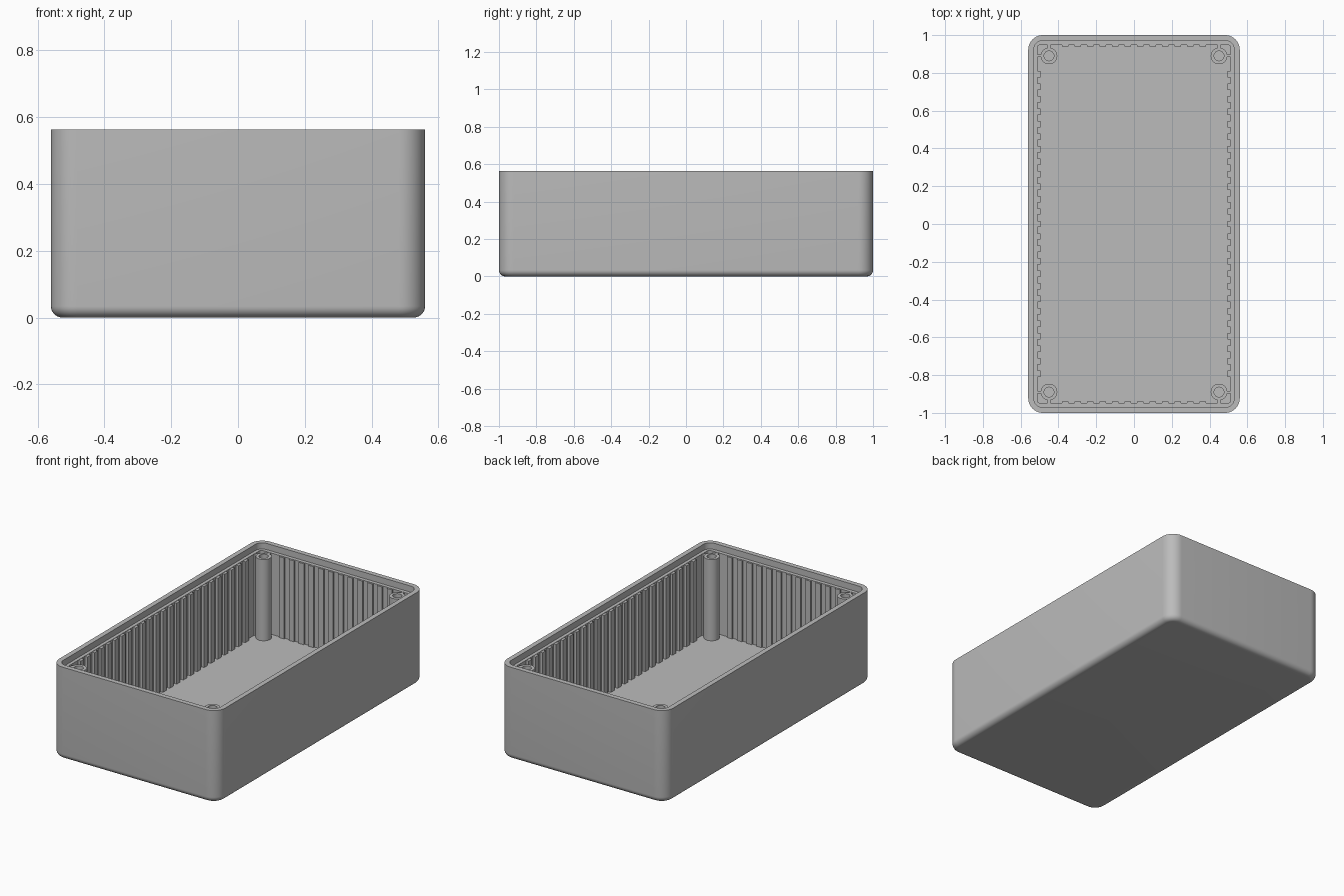
import bpy, bmesh
from math import sin, cos, pi, radians

cube = bpy.data.objects.get("Cube")
if cube:
    bpy.data.objects.remove(cube, do_unlink=True)

HALF_X, HALF_Y, HEIGHT = 0.56, 1.0, 0.5625
INNER_X, INNER_Y = 0.51, 0.948
FLOOR, LEDGE = 0.03, 0.525
POST_X, POST_Y = 0.45, 0.89

grey = bpy.data.materials.new("grey plastic")
grey.use_nodes = True
tone = (0.5, 0.5, 0.5, 1)
grey.diffuse_color = tone
grey.node_tree.nodes["Principled BSDF"].inputs["Base Color"].default_value = tone


def finish(name, bm):
    bmesh.ops.recalc_face_normals(bm, faces=bm.faces)
    mesh = bpy.data.meshes.new(name)
    bm.to_mesh(mesh)
    bm.free()
    mesh.materials.append(grey)
    obj = bpy.data.objects.new(name, mesh)
    bpy.context.collection.objects.link(obj)
    bpy.ops.object.select_all(action='DESELECT')
    obj.select_set(True)
    bpy.context.view_layer.objects.active = obj
    bpy.ops.object.shade_smooth_by_angle(angle=radians(30))
    return obj


def rounded_loop(bm, hx, hy, r, z, steps=10):
    """Ring of vertices around a rounded rectangle."""
    ring = []
    for k, (sx, sy) in enumerate([(1, 1), (-1, 1), (-1, -1), (1, -1)]):
        for i in range(steps + 1):
            a = (k + i / steps) * pi / 2
            ring.append(bm.verts.new((sx * (hx - r) + r * cos(a),
                                      sy * (hy - r) + r * sin(a), z)))
    return ring


def bridge(bm, a, b):
    n = len(a)
    for i in range(n):
        j = (i + 1) % n
        bm.faces.new((a[i], a[j], b[j], b[i]))


def add_box(bm, x0, x1, y0, y1, z0, z1):
    box = bmesh.ops.create_cube(bm, size=1)["verts"]
    bmesh.ops.scale(bm, vec=(abs(x1 - x0), abs(y1 - y0), z1 - z0), verts=box)
    bmesh.ops.translate(bm, vec=((x0 + x1) / 2, (y0 + y1) / 2, (z0 + z1) / 2), verts=box)


# Enclosure shell: rounded foot, walls, rim, stepped ledge and floor
bm = bmesh.new()
R, FOOT = 0.078, 0.034
loops = []
for i in range(9):
    a = i / 8 * pi / 2
    inset = FOOT * (1 - sin(a))
    loops.append(rounded_loop(bm, HALF_X - inset, HALF_Y - inset, R - inset,
                              FOOT * (1 - cos(a))))
loops.append(rounded_loop(bm, HALF_X, HALF_Y, R, HEIGHT))
loops.append(rounded_loop(bm, 0.53, 0.97, 0.045, HEIGHT))
loops.append(rounded_loop(bm, 0.53, 0.97, 0.045, LEDGE))
loops.append(rounded_loop(bm, INNER_X, INNER_Y, 0.012, LEDGE))
loops.append(rounded_loop(bm, INNER_X, INNER_Y, 0.012, FLOOR))
for a, b in zip(loops, loops[1:]):
    bridge(bm, a, b)
bm.faces.new(loops[0])
bm.faces.new(loops[-1])
finish("enclosure_shell", bm)

# Guide ribs along the long and short inner walls
PITCH, RIB, DEPTH = 0.066, 0.017, 0.016
bm = bmesh.new()
for side in (-1, 1):
    for i in range(-13, 14):
        y = i * PITCH
        if abs(y) < 0.84:
            add_box(bm, side * (INNER_X + 0.01), side * (INNER_X - DEPTH),
                    y - RIB, y + RIB, FLOOR - 0.005, LEDGE - 0.002)
    for i in range(12):
        x = (i - 5.5) * PITCH
        add_box(bm, x - RIB, x + RIB, side * (INNER_Y + 0.01),
                side * (INNER_Y - DEPTH * 0.6), FLOOR - 0.005, LEDGE - 0.002)
finish("guide_ribs", bm)

# Screw posts with blind holes, each tied to both walls by thin webs
SEG, OUTER, HOLE = 32, 0.044, 0.026
profile = [(OUTER, FLOOR - 0.005), (OUTER, LEDGE), (HOLE, LEDGE), (HOLE, 0.12)]
for sx, left_right in ((1, "left"), (-1, "right")):
    for sy, front_back in ((-1, "front"), (1, "back")):
        bm = bmesh.new()
        px, py = sx * POST_X, sy * POST_Y
        rings = [[bm.verts.new((px + r * cos(2 * pi * i / SEG),
                                py + r * sin(2 * pi * i / SEG), z))
                  for i in range(SEG)] for r, z in profile]
        for a, b in zip(rings, rings[1:]):
            bridge(bm, a, b)
        bm.faces.new(rings[0])
        bm.faces.new(rings[-1])
        finish(f"screw_post_{front_back}_{left_right}", bm)

        bm = bmesh.new()
        add_box(bm, px - 0.007, px + 0.007, py + sy * 0.038, sy * (INNER_Y + 0.01),
                FLOOR - 0.005, LEDGE - 0.002)
        add_box(bm, px + sx * 0.038, sx * (INNER_X + 0.01), py - 0.007, py + 0.007,
                FLOOR - 0.005, LEDGE - 0.002)
        finish(f"post_webs_{front_back}_{left_right}", bm)
